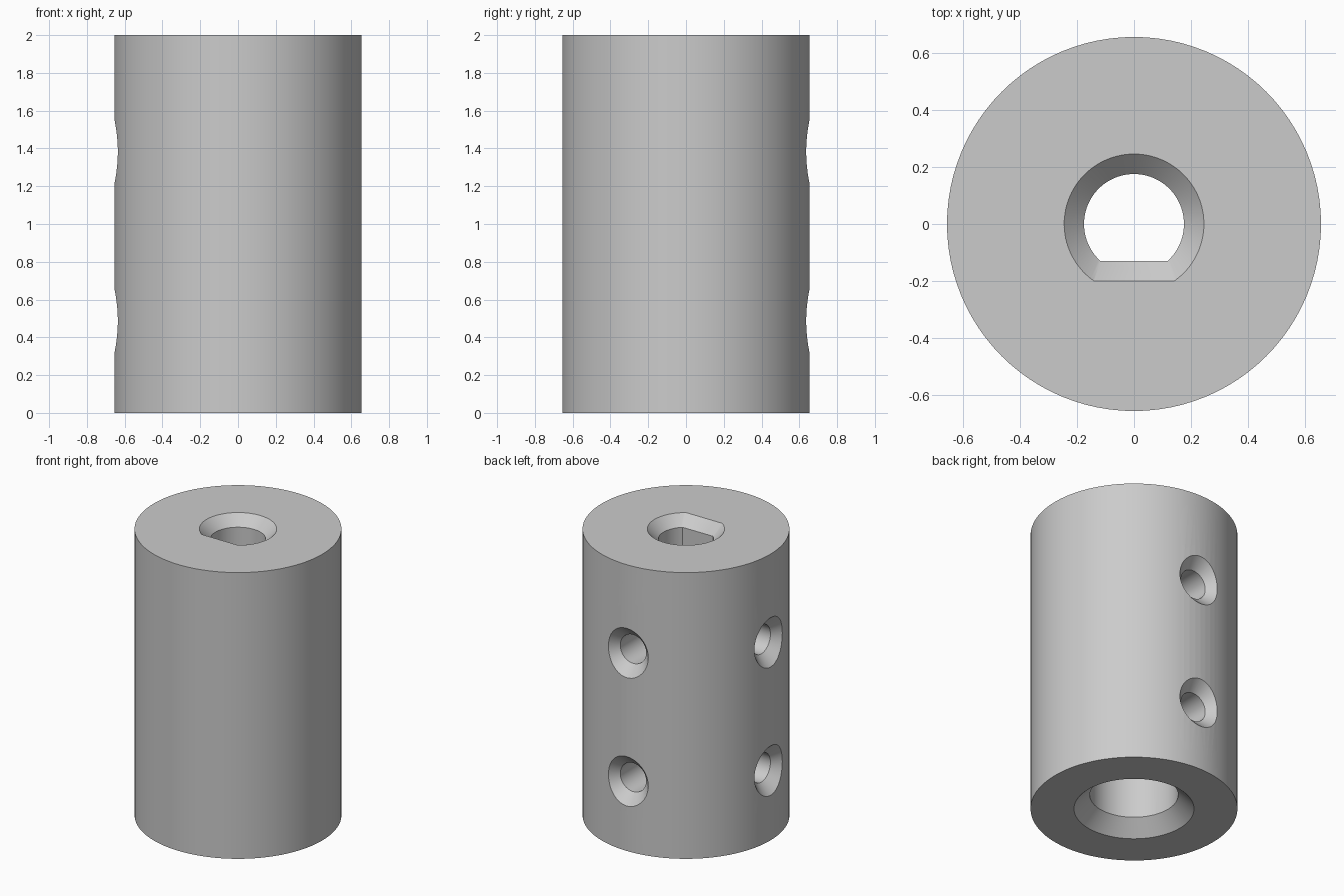
import bpy, bmesh, math
from mathutils import Matrix, Vector

if "Cube" in bpy.data.objects:
    bpy.data.objects.remove(bpy.data.objects["Cube"])

RADIUS, HEIGHT, SIDES = 0.655, 2.0, 96


def ring(r, z, flat=None):
    """Circle of points, or a D outline when a flat depth below centre is given."""
    if flat is None:
        angles = [math.tau * i / SIDES for i in range(SIDES)]
    else:
        start = -math.asin(flat / r)
        sweep = math.pi - 2 * start
        angles = [start + sweep * i / (SIDES - 1) for i in range(SIDES)]
    return [Vector((r * math.cos(a), r * math.sin(a), z)) for a in angles]


def loft(name, rings, matrix=Matrix()):
    """Capped solid running through a stack of rings."""
    bm = bmesh.new()
    loops = [[bm.verts.new(matrix @ p) for p in pts] for pts in rings]
    for low, high in zip(loops, loops[1:]):
        for i in range(SIDES):
            j = (i + 1) % SIDES
            bm.faces.new((low[i], low[j], high[j], high[i]))
    bm.faces.new(loops[0][::-1])
    bm.faces.new(loops[-1])
    bmesh.ops.recalc_face_normals(bm, faces=bm.faces)
    mesh = bpy.data.meshes.new(name)
    bm.to_mesh(mesh)
    bm.free()
    obj = bpy.data.objects.new(name, mesh)
    bpy.context.collection.objects.link(obj)
    return obj


# Coupling sleeve
sleeve = loft("coupling_sleeve", [ring(RADIUS, 0), ring(RADIUS, HEIGHT)])
grey = bpy.data.materials.new("plain_grey")
grey.use_nodes = True
grey.diffuse_color = (0.6, 0.6, 0.6, 1)
grey.node_tree.nodes["Principled BSDF"].inputs["Base Color"].default_value = (0.6, 0.6, 0.6, 1)
sleeve.data.materials.append(grey)

# Wide round bore from below and D-shaped bore from above, both chamfered
over = 0.05
cutters = [
    loft("round_bore_cutter", [ring(0.38 + over, -over), ring(0.28, 0.1), ring(0.28, 1.0)]),
    loft("flatted_bore_cutter", [
        ring(0.175, 0.9, 0.13), ring(0.175, HEIGHT - 0.07, 0.13),
        ring(0.245 + over, HEIGHT + over, 0.2 + over)]),
]

# Countersunk set screw holes on the back and the right, at two heights
for z in (0.487, 1.383):
    for axis in (Vector((0, 1, 0)), Vector((-1, 0, 0))):
        place = Matrix.Translation((0, 0, z)) @ axis.to_track_quat("Z", "Y").to_matrix().to_4x4()
        cutters.append(loft("screw_hole_cutter", [
            ring(0.1, 0), ring(0.1, RADIUS - 0.0725), ring(0.1725 + over, RADIUS + over)], place))

# Cut the holes, then bake the result
for cutter in cutters:
    cutter.hide_render = True
    mod = sleeve.modifiers.new(cutter.name, "BOOLEAN")
    mod.operation, mod.solver, mod.object = "DIFFERENCE", "EXACT", cutter
bpy.context.view_layer.update()
baked = bpy.data.meshes.new_from_object(sleeve.evaluated_get(bpy.context.evaluated_depsgraph_get()))
sleeve.modifiers.clear()
sleeve.data = baked
for cutter in cutters:
    bpy.data.objects.remove(cutter)

# Smooth walls with crisp edges
bpy.ops.object.select_all(action="DESELECT")
sleeve.select_set(True)
bpy.context.view_layer.objects.active = sleeve
bpy.ops.object.shade_smooth_by_angle(angle=math.radians(30))
